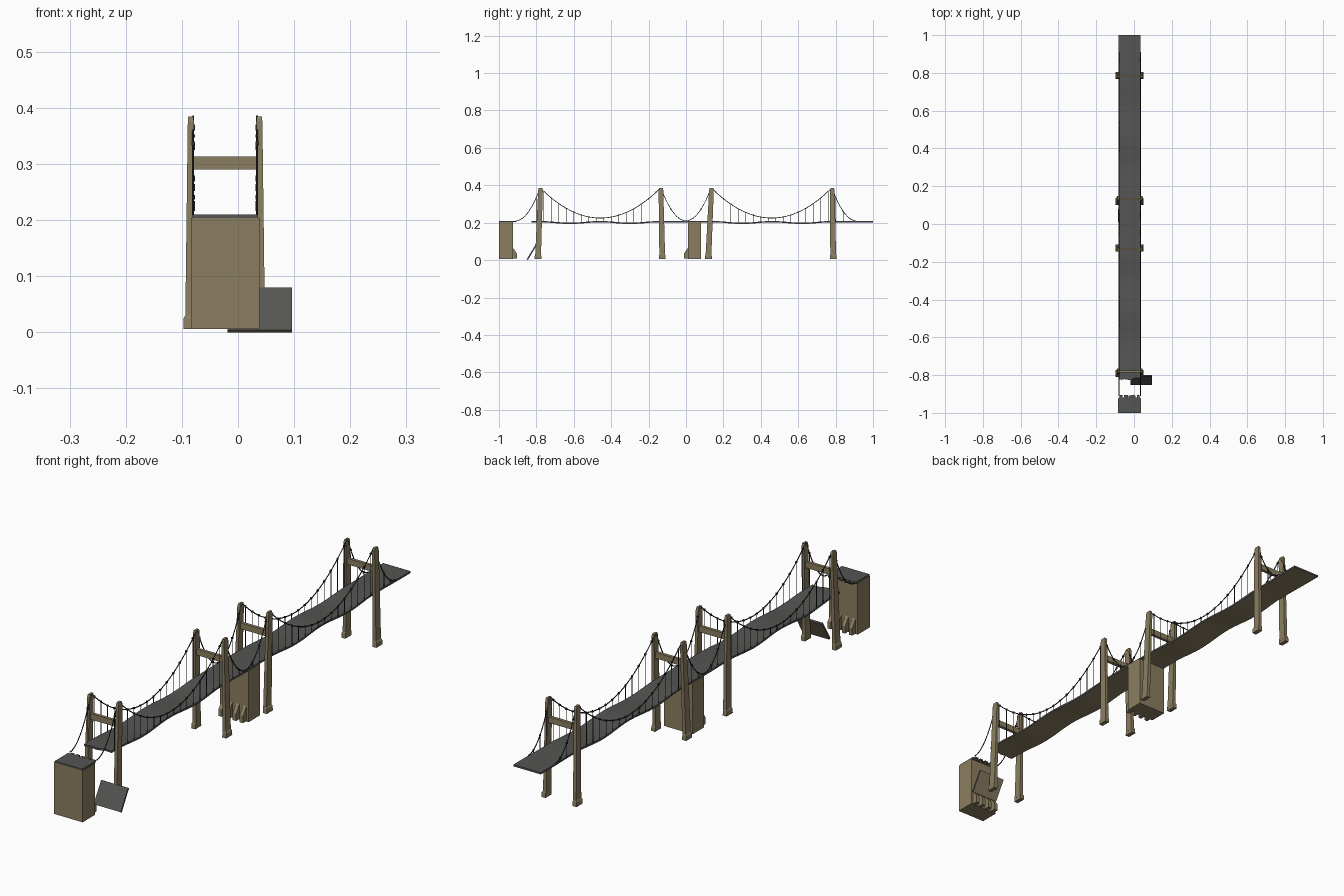
import bpy, bmesh, math, random
from mathutils import Vector

if "Cube" in bpy.data.objects:
    bpy.data.objects.remove(bpy.data.objects["Cube"])

random.seed(4)
CX = -0.023          # bridge centre line
HALF = 0.0585        # half road width
CABLE = 0.057        # cable offset from the centre line
TOWERS = [(-0.791, -0.778), (-0.127, -0.134), (0.120, 0.136), (0.787, 0.782)]  # foot y, top y


def material(name, col):
    m = bpy.data.materials.new(name)
    m.diffuse_color = (*col, 1)
    m.use_nodes = True
    m.node_tree.nodes["Principled BSDF"].inputs["Base Color"].default_value = m.diffuse_color
    return m


TAN = material("weathered tan concrete", (0.26, 0.21, 0.12))
GREY = material("asphalt grey", (0.09, 0.09, 0.087))
DARK = material("dark cable", (0.03, 0.03, 0.028))


def finish(bm, name, mats):
    bmesh.ops.recalc_face_normals(bm, faces=bm.faces)
    me = bpy.data.meshes.new(name)
    if len(mats) > 1:                      # underside takes the second colour
        for f in bm.faces:
            f.material_index = 1 if f.normal.z < -0.3 else 0
    bm.to_mesh(me)
    bm.free()
    for m in mats:
        me.materials.append(m)
    ob = bpy.data.objects.new(name, me)
    bpy.context.collection.objects.link(ob)
    return ob


def loft(bm, rings):
    """Join a list of closed point rings and cap both ends."""
    vs = [[bm.verts.new(p) for p in r] for r in rings]
    n = len(vs[0])
    for a, b in zip(vs, vs[1:]):
        for i in range(n):
            bm.faces.new((a[i], a[(i + 1) % n], b[(i + 1) % n], b[i]))
    bm.faces.new(vs[0][::-1])
    bm.faces.new(vs[-1])


def rect(x, y, z, w, d):
    return [(x - w / 2, y - d / 2, z), (x + w / 2, y - d / 2, z),
            (x + w / 2, y + d / 2, z), (x - w / 2, y + d / 2, z)]


def box(bm, x0, x1, y0, y1, z0, z1):
    loft(bm, [rect((x0 + x1) / 2, (y0 + y1) / 2, z, x1 - x0, y1 - y0) for z in (z0, z1)])


def deck_z(y):
    a = abs(y)
    if 0.14 < a < 0.78:
        return 0.209 - 0.009 * math.sin(math.pi * (a - 0.14) / 0.32) ** 2
    return 0.209


def cable_z(y):
    a = abs(y)
    if a < 0.135:
        return 0.21 + 0.177 * (a / 0.135) ** 2
    if a < 0.78:
        return 0.225 + 0.162 * ((a - 0.4575) / 0.3225) ** 2
    return 0.21 + 0.177 * max(0, (0.91 - a) / 0.13) ** 2


# Towers: leaning tapered legs, stepped feet, cap and crossbeam
for i, (yb, yt) in enumerate(TOWERS):
    bm = bmesh.new()
    for s in (-1, 1):
        xb, xt = CX + s * 0.064, CX + s * 0.061
        loft(bm, [rect(xb, yb, 0.02, 0.014, 0.031), rect(xt, yt, 0.375, 0.011, 0.025),
                  rect(xt, yt, 0.385, 0.009, 0.019)])
        loft(bm, [rect(CX + s * 0.066, yb, 0.006, 0.017, 0.037),
                  rect(CX + s * 0.066, yb, 0.024, 0.017, 0.035),
                  rect(xb, yb, 0.030, 0.014, 0.031)])
    yc = yb + (yt - yb) * 0.8
    box(bm, CX - 0.057, CX + 0.057, yc - 0.006, yc + 0.006, 0.29, 0.313)
    finish(bm, f"tower_{i + 1}", [TAN])

# Concrete piers with sloping buttresses on one side
for name, y0, y1, side in (("end_pier", -1.0, -0.925, 1), ("middle_pier", 0.01, 0.08, -1)):
    bm = bmesh.new()
    box(bm, CX - 0.061, CX + 0.061, y0, y1, 0.006, 0.204)
    face = y1 if side > 0 else y0
    for k in range(4):
        x = CX - 0.045 + k * 0.03
        prof = [(face - side * 0.002, 0.008), (face + side * 0.021, 0.008),
                (face + side * 0.021, 0.035), (face - side * 0.002, 0.068)]
        loft(bm, [[(x + dx, y, z) for y, z in prof] for dx in (-0.007, 0.007)])
    finish(bm, name, [TAN])

# Sagging road deck with a ragged broken end
bm = bmesh.new()
rings = []
COLS, STEPS = 8, 92
for j in range(STEPS + 1):
    y = -0.82 + 1.82 * j / STEPS
    z = deck_z(y)
    h = HALF - 0.002 * (1 - math.cos(2 * math.pi * abs(y) / 0.32)) / 2
    xs = [CX - h + 2 * h * c / COLS for c in range(COLS + 1)]
    ys = [y + (random.uniform(-0.006, 0.006) if j == 0 else 0) for _ in xs]
    rings.append([(x, yy, z) for x, yy in zip(xs, ys)] +
                 [(x, yy, z - 0.007) for x, yy in zip(xs[::-1], ys[::-1])])
vs = [[bm.verts.new(p) for p in r] for r in rings]
n = 2 * (COLS + 1)
for a, b in zip(vs, vs[1:]):
    for i in range(n):
        bm.faces.new((a[i], a[(i + 1) % n], b[(i + 1) % n], b[i]))
for r in (vs[0], vs[-1]):
    for c in range(COLS):
        bm.faces.new((r[c], r[c + 1], r[n - 2 - c], r[n - 1 - c]))
finish(bm, "road_deck", [GREY, TAN])

# Road slab left on the end pier, with broken stubs
bm = bmesh.new()
box(bm, CX - HALF, CX + HALF, -1.0, -0.918, 0.203, 0.21)
for k in range(5):
    x = CX - 0.046 + k * 0.023
    box(bm, x - 0.007, x + 0.007, -0.92, -0.909 + random.uniform(0, 0.005), 0.203, 0.209)
finish(bm, "end_slab", [GREY, TAN])

# Fallen road panel leaning on the ground
bm = bmesh.new()
prof = [(-0.852, 0.004), (-0.806, 0.080), (-0.800, 0.077), (-0.845, 0.0)]
loft(bm, [[(x, y, z) for y, z in prof] for x in (-0.019, 0.096)])
finish(bm, "fallen_road_panel", [GREY, TAN])

# Suspension cables, hangers and clamps
for side, s in (("left", -1), ("right", 1)):
    x = CX + s * CABLE
    bm = bmesh.new()
    r = 0.002
    rings = []
    N = 152
    for j in range(N + 1):
        y = -0.91 + 1.82 * j / N
        t = Vector((0, 0.002, cable_z(y + 0.001) - cable_z(y - 0.001))).normalized()
        nrm = Vector((0, -t.z, t.y))
        c = Vector((x, y, cable_z(y)))
        rings.append([c + r * (math.cos(a) * Vector((1, 0, 0)) + math.sin(a) * nrm)
                      for a in (k * math.tau / 6 for k in range(6))])
    loft(bm, rings)
    finish(bm, f"main_cable_{side}", [DARK])
    bm = bmesh.new()
    for k in range(-22, 23):
        y = k * 0.04
        if -0.92 < y < -0.82 or cable_z(y) - deck_z(y) < 0.006:
            continue
        box(bm, x - 0.0008, x + 0.0008, y - 0.0008, y + 0.0008, deck_z(y) - 0.004, cable_z(y))
        box(bm, x - 0.003, x + 0.003, y - 0.003, y + 0.003, cable_z(y) - 0.003, cable_z(y) + 0.003)
    finish(bm, f"hangers_{side}", [DARK])
